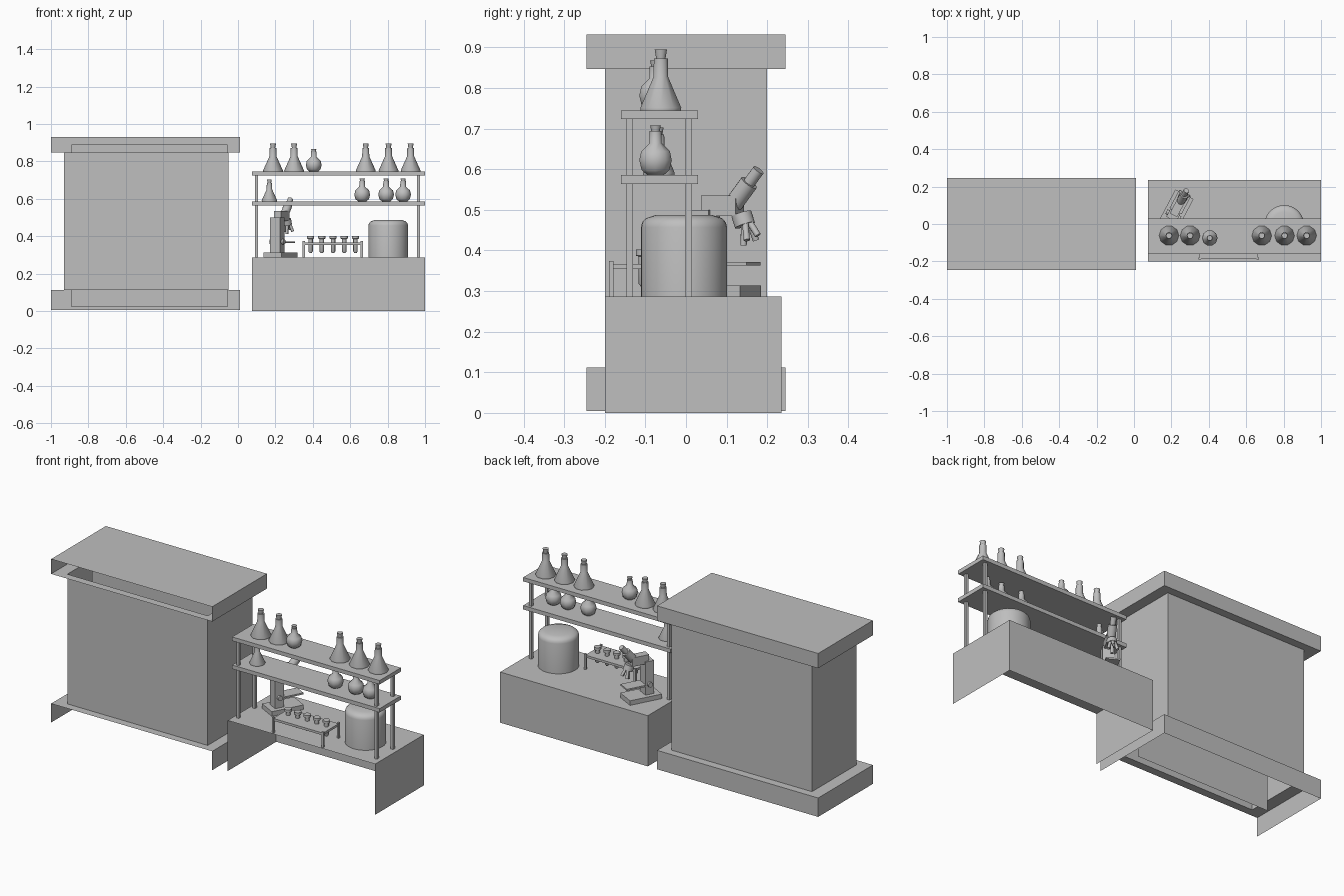
import bpy, bmesh, math
from mathutils import Vector, Matrix

if "Cube" in bpy.data.objects:
    bpy.data.objects.remove(bpy.data.objects["Cube"])

GREY = bpy.data.materials.new("light_grey")
GREY.diffuse_color = (0.52, 0.52, 0.52, 1)
GREY.use_nodes = True
GREY.node_tree.nodes["Principled BSDF"].inputs["Base Color"].default_value = GREY.diffuse_color


def finish(name, bm, smooth=False, matrix=None):
    bmesh.ops.recalc_face_normals(bm, faces=bm.faces[:])
    me = bpy.data.meshes.new(name)
    bm.to_mesh(me)
    bm.free()
    me.materials.append(GREY)
    ob = bpy.data.objects.new(name, me)
    bpy.context.collection.objects.link(ob)
    if matrix is not None:
        ob.matrix_world = matrix
    if smooth:
        bpy.ops.object.select_all(action='DESELECT')
        ob.select_set(True)
        bpy.context.view_layer.objects.active = ob
        bpy.ops.object.shade_smooth_by_angle(angle=math.radians(50))
    return ob


def box(name, x, y, z, matrix=None):
    bm = bmesh.new()
    bmesh.ops.create_cube(bm, size=1)
    for v in bm.verts:
        v.co = [lo + (c + 0.5) * (hi - lo) for c, (lo, hi) in zip(v.co, (x, y, z))]
    return finish(name, bm, matrix=matrix)


def shell(name, levels, open_front):
    """Stack of rectangles (x0, x1, y0, y1, z), capped on top only."""
    bm = bmesh.new()
    rings = [[bm.verts.new(p) for p in ((x0, y0, z), (x1, y0, z), (x1, y1, z), (x0, y1, z))]
             for x0, x1, y0, y1, z in levels]
    for i, (a, b) in enumerate(zip(rings, rings[1:])):
        for k in range(4):
            if k == 0 and i in open_front:
                continue
            n = (k + 1) % 4
            bm.faces.new((a[k], a[n], b[n], b[k]))
    bm.faces.new(rings[-1])
    return finish(name, bm)


def lathe(name, profile, loc, sides, matrix=None):
    """Turned solid from (radius, height) points, closed at both ends."""
    bm = bmesh.new()
    rings = [[bm.verts.new((r * math.cos(2 * math.pi * k / sides),
                            r * math.sin(2 * math.pi * k / sides), z)) for k in range(sides)]
             for r, z in profile]
    for a, b in zip(rings, rings[1:]):
        for k in range(sides):
            n = (k + 1) % sides
            bm.faces.new((a[k], a[n], b[n], b[k]))
    bm.faces.new(rings[0])
    bm.faces.new(rings[-1])
    m = matrix if matrix is not None else Matrix.Translation(loc)
    return finish(name, bm, True, m)


def rod(name, a, b, r, sides=12, frame=None):
    """Cylinder from point a to point b."""
    a, b = Vector(a), Vector(b)
    m = Matrix.Translation(a) @ (b - a).to_track_quat('Z', 'Y').to_matrix().to_4x4()
    if frame is not None:
        m = frame @ m
    return lathe(name, [(r, 0), (r, (b - a).length)], None, sides, m)


# Cabinet: plinth, body and cap in one shell, open at the bottom and the front of plinth and cap
outer = (-1.0, 0.01, -0.245, 0.245)
inner = (-0.93, -0.05, -0.2, 0.2)
shell("cabinet", [outer + (0.005,), outer + (0.112,), inner + (0.112,),
                  inner + (0.847,), outer + (0.847,), outer + (0.931,)], {0, 4})

# Upright board inside the cabinet
bm = bmesh.new()
bm.faces.new([bm.verts.new(p) for p in ((-0.89, -0.036, 0.02), (-0.055, -0.036, 0.02),
                                        (-0.055, -0.036, 0.89), (-0.89, -0.036, 0.89))])
finish("cabinet_board", bm)

# Bench, open at the front and bottom
TOP = 0.287
bench = (0.075, 1.0, -0.2, 0.235)
shell("bench", [bench + (0.0,), bench + (TOP,)], {0})

# Shelves and posts
for name, z in (("lower_shelf", 0.564), ("upper_shelf", 0.723)):
    box(name, (0.075, 1.0), (-0.16, 0.03), (z, z + 0.022))
for x in (0.092, 0.958):
    for y in (-0.147, -0.002):
        box("shelf_post", (x, x + 0.016), (y, y + 0.017), (TOP, 0.724))

# Flasks
CONE = [(0.052, 0), (0.053, 0.006), (0.019, 0.082), (0.018, 0.127), (0.012, 0.127), (0.016, 0.15)]
BULB = [(0.022, 0), (0.036, 0.012), (0.042, 0.036), (0.037, 0.058), (0.016, 0.078),
        (0.015, 0.108), (0.011, 0.108), (0.014, 0.122)]
for x in (0.187, 0.30, 0.683, 0.805, 0.923):
    lathe("conical_flask", CONE, (x, -0.062, 0.745), 10)
lathe("round_flask", BULB, (0.405, -0.075, 0.745), 10)
lathe("conical_flask", [(r * 0.78, z * 0.78) for r, z in CONE], (0.168, -0.067, 0.586), 10)
for x in (0.664, 0.792, 0.883):
    lathe("round_flask", BULB, (x, -0.075, 0.586), 10)

# Domed tank
lathe("tank", [(0.106, 0), (0.106, 0.17), (0.103, 0.182), (0.094, 0.192), (0.07, 0.2)],
      (0.803, -0.005, TOP), 32)

# Test tube rack
box("rack_tray", (0.35, 0.663), (-0.186, -0.044), (0.354, 0.367))
for x in (0.345, 0.656):
    for y in (-0.19, -0.052):
        box("rack_leg", (x, x + 0.012), (y, y + 0.012), (TOP, 0.374))
for i in range(5):
    lathe("test_tube", [(0.006, 0), (0.012, 0.008), (0.012, 0.075), (0.019, 0.077), (0.019, 0.092)],
          (0.388 + 0.06 * i, -0.105, 0.31), 10)

# Microscope, built along local +y and turned on the bench
M = Matrix.Translation((0.227, 0.078, 0)) @ Matrix.Rotation(math.radians(-28), 4, 'Z')
box("microscope_base", (-0.055, 0.055), (-0.092, 0.092), (TOP, 0.313), M)
box("microscope_arm", (-0.03, 0.03), (-0.06, -0.01), (0.313, 0.5), M)
box("microscope_head", (-0.022, 0.022), (-0.035, 0.062), (0.485, 0.535), M)
box("microscope_stage", (-0.036, 0.036), (-0.01, 0.1), (0.363, 0.372), M)
rod("focus_knob", (-0.042, -0.035, 0.37), (0.042, -0.035, 0.37), 0.014, 12, M)
rod("eyepiece_tube", (0, 0.045, 0.515), (0, 0.088, 0.567), 0.023, 14, M)
rod("eyepiece", (0, 0.085, 0.563), (0, 0.114, 0.598), 0.015, 14, M)
rod("nosepiece", (0, 0.066, 0.49), (0, 0.076, 0.462), 0.026, 14, M)
for dx, dy, z in ((0, 0.072, 0.412), (-0.024, 0.094, 0.425), (0.024, 0.094, 0.425), (0, 0.112, 0.437)):
    rod("objective", (dx * 0.5, 0.076 + (dy - 0.076) * 0.4, 0.468), (dx, dy, z), 0.008, 10, M)
